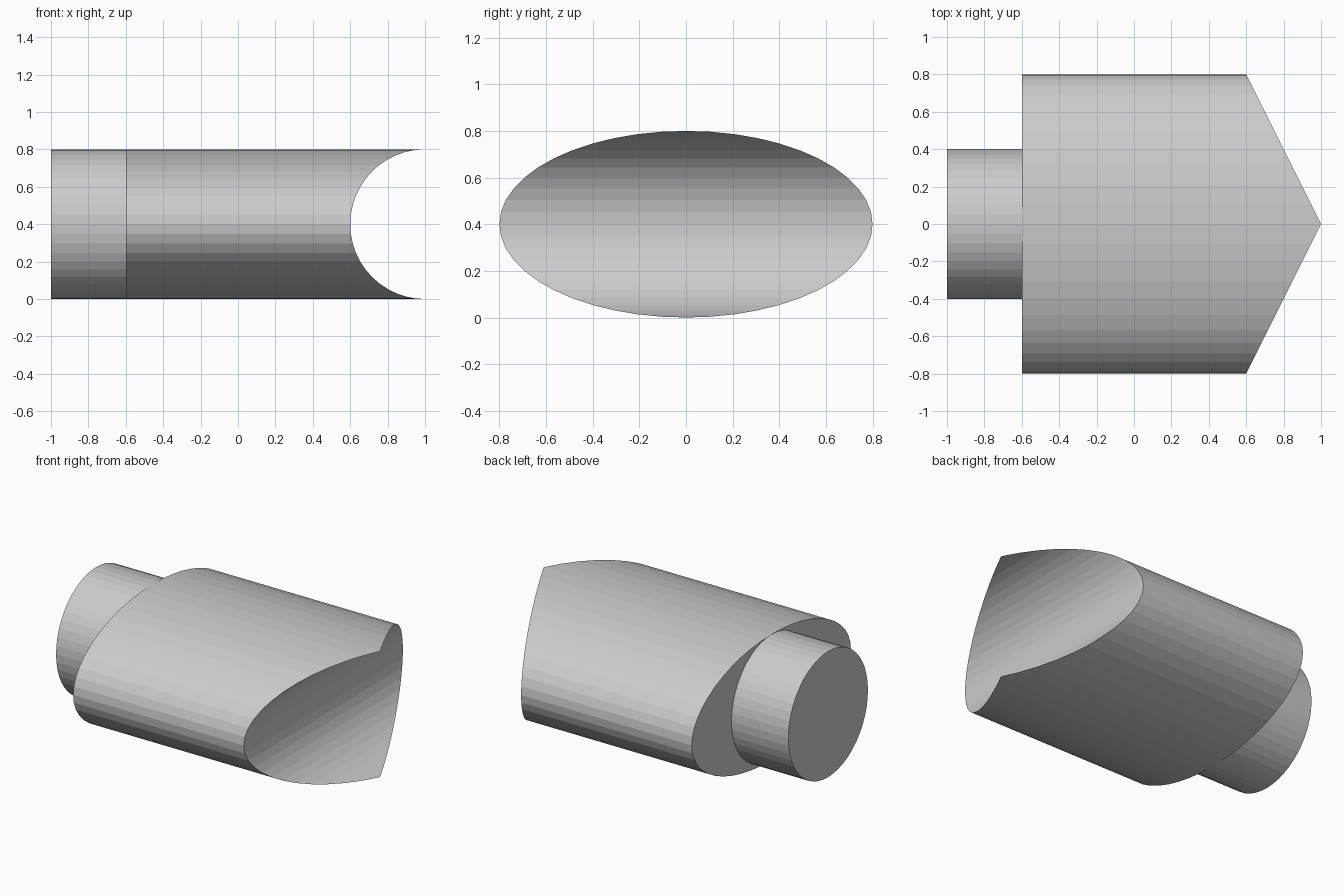
import bpy, bmesh
from math import sin, cos, pi

if "Cube" in bpy.data.objects:
    bpy.data.objects.remove(bpy.data.objects["Cube"])

N = 48      # sides of every round section
R = 0.4     # half height, also radius of the hollow and the stub


def tube(name, half_width, x_back, x_front, hollow=False):
    """Closed elliptical bar along x; the front may be hollowed by a round cut along y."""
    bm = bmesh.new()
    back, front = [], []
    for i in range(N):
        a = 2 * pi * i / N
        y, z = half_width * cos(a), R + R * sin(a)
        x = x_front - (R * abs(cos(a)) if hollow else 0)
        back.append(bm.verts.new((x_back, y, z)))
        front.append(bm.verts.new((x, y, z)))
    for i in range(N):
        j = (i + 1) % N
        bm.faces.new((back[i], back[j], front[j], front[i]))
    bm.faces.new(back)
    if hollow:
        # strips across the hollow, joining the left and right rims
        for k in range(-N // 4, N // 4):
            strip = [front[k % N], front[(k + 1) % N],
                     front[(N // 2 - k - 1) % N], front[(N // 2 - k) % N]]
            bm.faces.new(list(dict.fromkeys(strip)))
    else:
        bm.faces.new(front)
    bmesh.ops.recalc_face_normals(bm, faces=bm.faces)
    mesh = bpy.data.meshes.new(name)
    bm.to_mesh(mesh)
    bm.free()
    obj = bpy.data.objects.new(name, mesh)
    bpy.context.collection.objects.link(obj)
    return obj


# Wide oval body with the scooped front end
tube("body", 0.8, -0.6, 1.0, hollow=True)
# Round stub at the back
tube("stub", 0.4, -1.0, -0.6)
